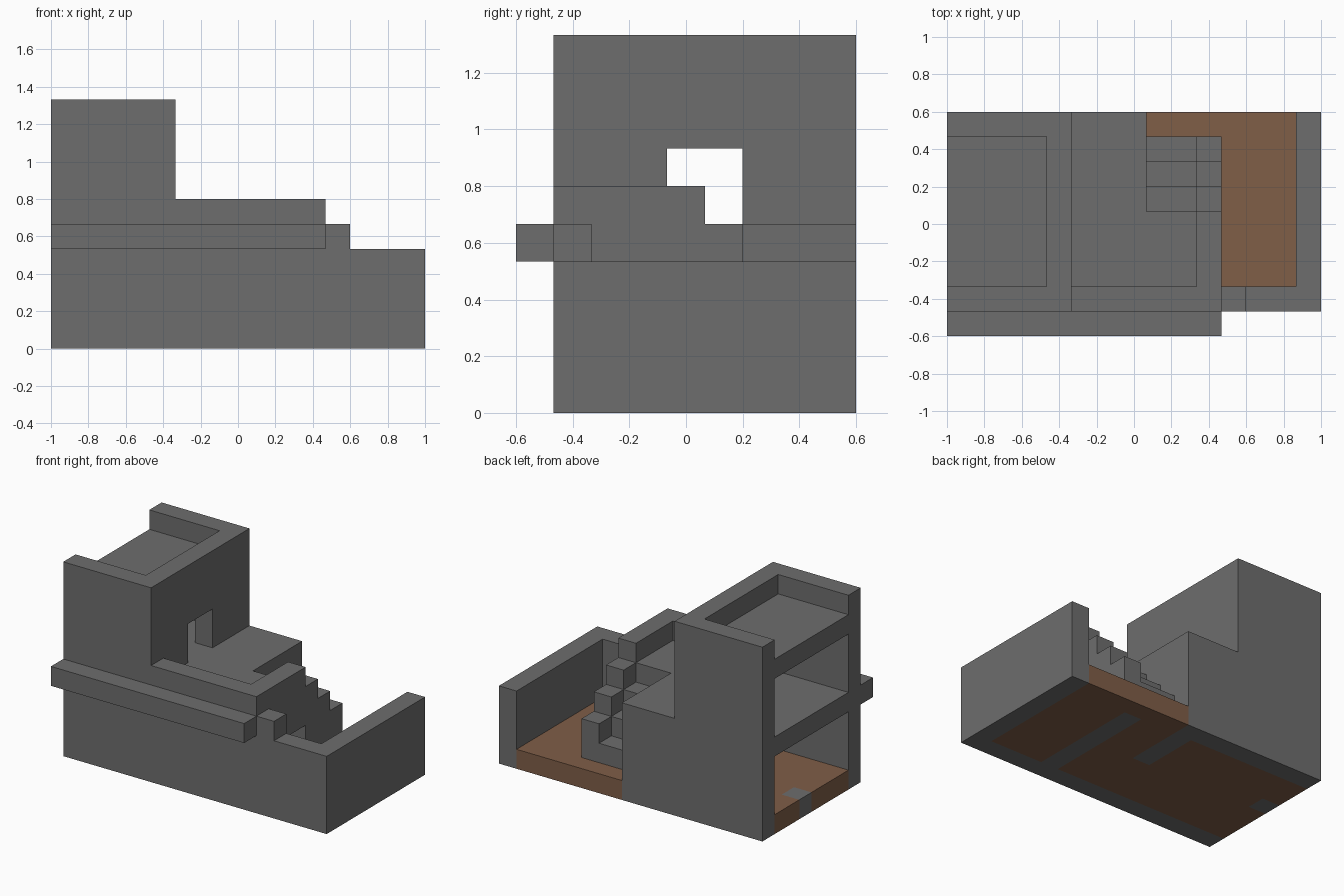
import bpy
import bmesh
from mathutils import Vector

old = bpy.data.objects.get("Cube")
if old:
    bpy.data.objects.remove(old, do_unlink=True)

U = 2 / 15                       # size of one building block
ORIGIN = Vector((-1, -0.6, 0))


def material(name, rgb):
    mat = bpy.data.materials.new(name)
    mat.use_nodes = True
    mat.diffuse_color = (*rgb, 1)
    mat.node_tree.nodes["Principled BSDF"].inputs["Base Color"].default_value = (*rgb, 1)
    return mat


stone = material("grey stone", (0.155, 0.155, 0.155))
wood = material("brown earth", (0.215, 0.112, 0.064))


def build(name, mat, *boxes):
    """Join boxes given as (x range, y range, z range) in block units."""
    bm = bmesh.new()
    for box in boxes:
        verts = bmesh.ops.create_cube(bm, size=1)["verts"]
        for v in verts:
            v.co = ORIGIN + U * Vector([r[0] if c < 0 else r[1] for c, r in zip(v.co, box)])
    mesh = bpy.data.meshes.new(name)
    bm.to_mesh(mesh)
    bm.free()
    mesh.materials.append(mat)
    obj = bpy.data.objects.new(name, mesh)
    bpy.context.collection.objects.link(obj)
    return obj


HOUSE, TOWER = (0, 11), (0, 5)
FRONT, BACK, INNER = (1, 2), (8, 9), (2, 8)
SLAB = (4, 5)

# Outer walls
build("front_wall", stone,
      ((0, 15), FRONT, (0, 4)), ((0, 12), FRONT, SLAB),
      (HOUSE, FRONT, (5, 6)), (TOWER, FRONT, (6, 10)))
build("back_wall", stone, ((0, 8), BACK, (0, 5)), (TOWER, BACK, (5, 10)))
build("yard_side_wall", stone, ((14, 15), (2, 9), (0, 4)))
build("front_ledge", stone, (HOUSE, (0, 1), SLAB))

# House side wall with a doorway, its top becoming the roof parapet
SIDE = (10, 11)
build("house_side_wall", stone,
      (SIDE, INNER, (0, 1)), (SIDE, (2, 3), (1, 5)),
      (SIDE, (3, 5), (3, 5)), (SIDE, (2, 5), (5, 6)))

# Stairs from the yard to the roof, with a stepped rail beside them
for i in range(3):
    y = (7 - i, 8 - i)
    build(f"stair_step_{i + 1}", stone, ((8, 10), y, (1, 2 + i)))
    build(f"stair_rail_{i + 1}", stone, (SIDE, y, (1, 3 + i)))
build("stair_inner_wall", stone, ((7, 8), (5, 8), (0, 4)))

# Upper floor and terrace, cut away around the stairs
build("upper_floor", stone, ((0, 10), (2, 5), SLAB), ((0, 8), (5, 8), SLAB))

# Tower wall with a doorway to the terrace, and the sunken tower roof
TWALL = (4, 5)
build("tower_side_wall", stone,
      (TWALL, (2, 4), (5, 7)), (TWALL, (6, 8), (5, 7)), (TWALL, INNER, (7, 10)))
build("tower_roof", stone, ((0, 4), INNER, (8, 9)))

# Ground floors
G = (0, 1)
build("house_floor", wood,
      ((0, 1), (2, 5), G), ((0, 1), (6, 8), G), ((1, 7), INNER, G),
      ((7, 8), (2, 5), G), ((8, 10), INNER, G))
build("threshold_block", stone, ((0, 1), (5, 6), G))
build("yard_floor", wood, ((11, 14), (2, 9), G), ((8, 11), BACK, G))
